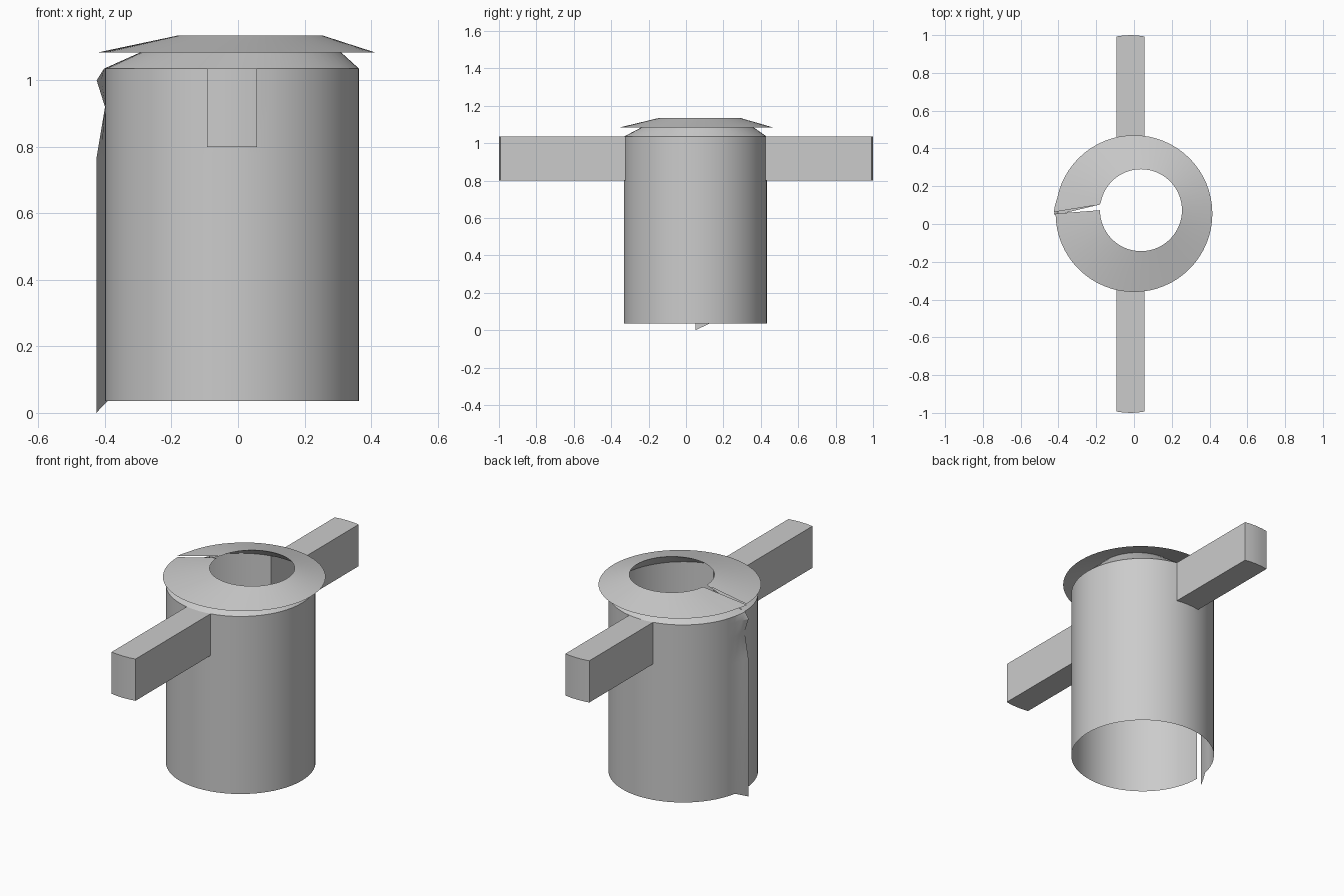
import bpy, bmesh
from math import sin, cos, pi, radians

cube = bpy.data.objects.get("Cube")
if cube:
    bpy.data.objects.remove(cube, do_unlink=True)

SEGMENTS = 64
BODY_C, BODY_R = (-0.018, 0.05), 0.382
RIM = ((0.037, 0.073), 0.217, 1.135, (0, 0.03, 0))

grey = bpy.data.materials.new("plain grey")
grey.use_nodes = True
grey.diffuse_color = (0.6, 0.6, 0.6, 1)
grey.node_tree.nodes["Principled BSDF"].inputs["Base Color"].default_value = (0.6, 0.6, 0.6, 1)


def loft(rows):
    """Split tube through rings of (centre, radius, z, shift of the loose edge)."""
    bm = bmesh.new()
    rings = []
    for (cx, cy), r, z, shift in rows:
        ring = []
        for i in range(SEGMENTS + 1):
            a = pi + 2 * pi * i / SEGMENTS
            w = max(0, (i - SEGMENTS + 2) / 2)   # only the last two columns bend
            ring.append(bm.verts.new((cx + r * cos(a) + w * shift[0],
                                      cy + r * sin(a) + w * shift[1],
                                      z + w * shift[2])))
        rings.append(ring)
    for low, high in zip(rings, rings[1:]):
        for i in range(SEGMENTS):
            bm.faces.new((low[i], low[i + 1], high[i + 1], high[i]))
    return bm


def finish(bm, name):
    mesh = bpy.data.meshes.new(name)
    bm.to_mesh(mesh)
    bm.free()
    mesh.materials.append(grey)
    obj = bpy.data.objects.new(name, mesh)
    bpy.context.collection.objects.link(obj)
    bpy.ops.object.select_all(action='DESELECT')
    obj.select_set(True)
    bpy.context.view_layer.objects.active = obj
    bpy.ops.object.shade_smooth_by_angle(angle=radians(20))


# Tube with a split side, its loose edge bent outward, and a sloping shoulder
levels = [(0.035, -0.025, -0.035), (0.77, -0.025, 0), (0.80, -0.02, 0),
          (0.92, 0, 0), (1.0, -0.025, 0), (1.035, -0.003, 0)]
body = loft([(BODY_C, BODY_R, z, (out, 0, drop)) for z, out, drop in levels] + [RIM])

# Hollow square arms drawn straight out of the wall, front and back
for side in (-1, 1):
    patch = []
    for f in body.faces:
        c = f.calc_center_median()
        if 0.8 < c.z < 1.035 and abs(c.x - BODY_C[0]) < 0.073 and (c.y - BODY_C[1]) * side > 0.3:
            patch.append(f)
    made = bmesh.ops.extrude_face_region(body, geom=patch)["geom"]
    verts = [v for v in made if isinstance(v, bmesh.types.BMVert)]
    reach = 1 - BODY_R - side * BODY_C[1]
    bmesh.ops.translate(body, verts=verts, vec=(0, side * reach, 0))
    bmesh.ops.delete(body, geom=[f for f in patch if f.is_valid], context='FACES_ONLY')
finish(body, "tube_with_arms")

# Split flange sloping down and out from the rim
finish(loft([((0, 0.055), 0.415, 1.083, (-0.01, 0.008, 0)), RIM]), "flange")
